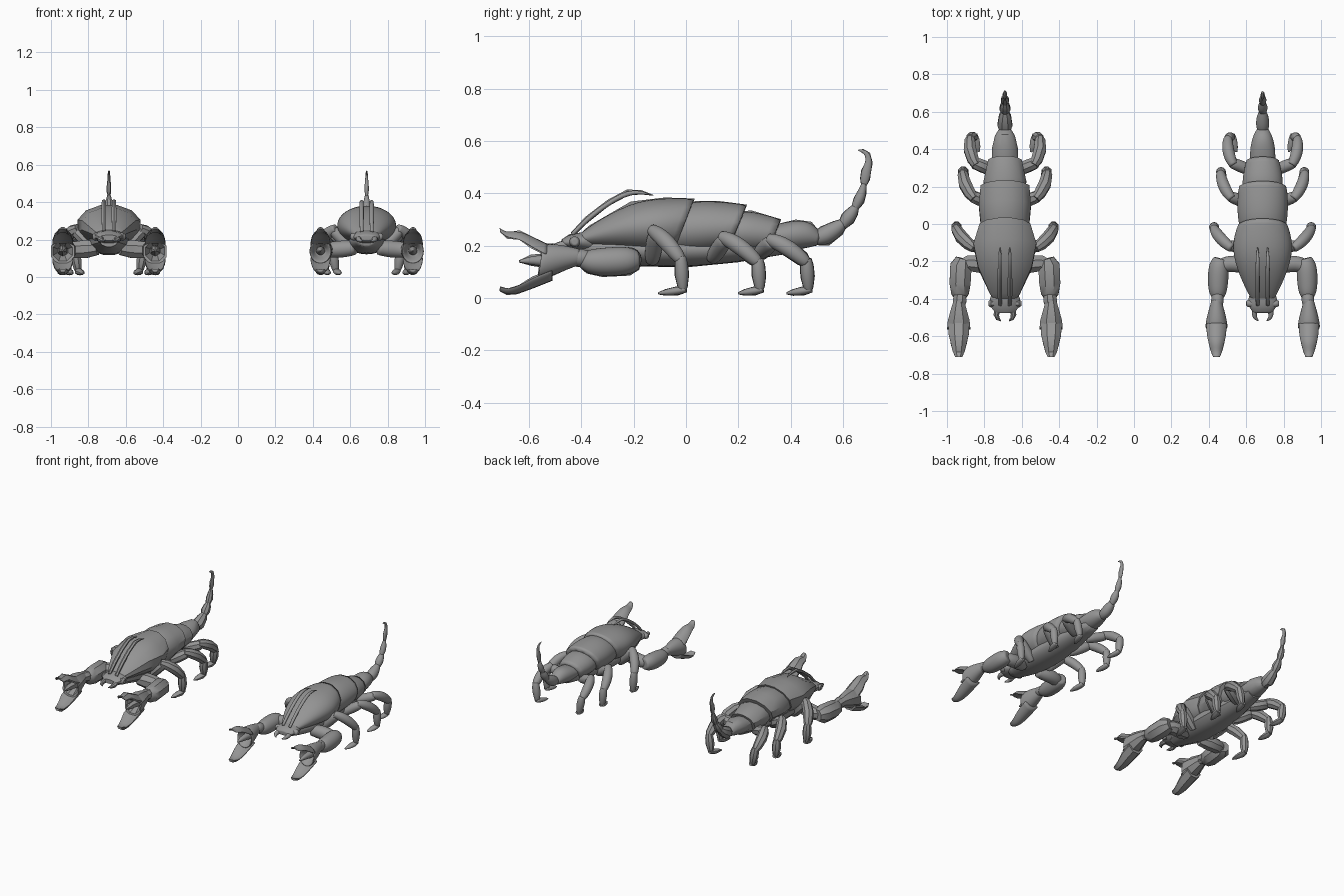
import bpy, bmesh, math
from mathutils import Vector as V

# Two copies of an armoured scorpion: a low-poly one (left) and a subdivided one (right)
STATE = {"x": 0.0, "smooth": False, "tag": ""}
GREY = bpy.data.materials.new("dark_grey")
GREY.diffuse_color = (0.3, 0.3, 0.3, 1)


def loft(name, rings, sides=8, mirror=False, droop=0.0):
    """Skin a closed tube through rings of (centre, u axis, v axis)."""
    for s in ((1, -1) if mirror else (1,)):
        bm = bmesh.new()
        crease = bm.edges.layers.float.new("crease_edge")
        loops = []
        for c, u, v in rings:
            loop = []
            for i in range(sides):
                a = 2 * math.pi * (i + 0.5) / sides
                p = c + u * math.cos(a) + v * math.sin(a)
                p.z -= droop * u.length * math.cos(a) ** 2
                loop.append(bm.verts.new((p.x * s, p.y, p.z)))
            loops.append(loop)
        for a, b in zip(loops, loops[1:]):
            for i in range(sides):
                j = (i + 1) % sides
                bm.faces.new((a[i], a[j], b[j], b[i]))
        for cap in (loops[0], loops[-1]):
            f = bm.faces.new(cap)
            for e in f.edges:
                e[crease] = 0.75
        bmesh.ops.recalc_face_normals(bm, faces=bm.faces)
        for f in bm.faces:
            f.smooth = True
        for e in bm.edges:
            e.smooth = STATE["smooth"] or e.calc_face_angle(0) < math.radians(37)
        side = ("_right" if s > 0 else "_left") if mirror else ""
        me = bpy.data.meshes.new(name)
        bm.to_mesh(me)
        bm.free()
        me.materials.append(GREY)
        ob = bpy.data.objects.new(STATE["tag"] + "_" + name + side, me)
        ob.location.x = STATE["x"]
        bpy.context.collection.objects.link(ob)
        if STATE["smooth"]:
            m = ob.modifiers.new("smooth", "SUBSURF")
            m.levels = m.render_levels = 2


def plate(name, prof, x=0.0, sides=12, mirror=False, droop=0.0):
    """Rings from side-view rows: top y, top z, bottom y, bottom z, half width."""
    rings = []
    for ty, tz, by, bz, w in prof:
        t, b = V((x, ty, tz)), V((x, by, bz))
        rings.append(((t + b) / 2, V((w, 0, 0)), (t - b) / 2))
    loft(name, rings, sides, mirror, droop)


def tube(name, pts, sides=8, mirror=True, flat=1.0):
    """Rings along a path of (x, y, z, radius) with a carried frame."""
    ps = [V(p[:3]) for p in pts]
    rings, u, prev = [], None, None
    for i, p in enumerate(ps):
        t = (ps[min(i + 1, len(ps) - 1)] - ps[max(i - 1, 0)]).normalized()
        if u is None:
            ref = V((1, 0, 0)) if abs(t.x) < 0.8 else V((0, 1, 0))
            u = (ref - t * ref.dot(t)).normalized()
        else:
            u = prev.rotation_difference(t) @ u
        prev = t
        rings.append((p, u * pts[i][3], t.cross(u) * pts[i][3] * flat))
    loft(name, rings, sides, mirror)


def bead(name, a, b, r0, r1, r2, bow=(0, 0, 0)):
    """Limb segment swelling in the middle, optionally bowed outwards."""
    a, b = V(a), V(b)
    steps = ((0, r0 * 0.75), (0.2, r0), (0.55, r1), (0.9, r2), (1, r2 * 0.75))
    tube(name, [(*(a.lerp(b, f) + V(bow) * 4 * f * (1 - f)), r) for f, r in steps])


def scorpion():
    # Overlapping back plates and belly
    plate("back_plate_1", [(-.42, .232, -.43, .205, .045), (-.37, .278, -.38, .195, .082),
                           (-.21, .372, -.26, .18, .148), (-.08, .388, -.14, .165, .174),
                           (.035, .384, -.05, .165, .14)])
    plate("back_plate_2", [(-.01, .36, -.08, .17, .12), (.04, .375, -.03, .16, .135),
                           (.13, .374, .06, .16, .144), (.235, .36, .16, .175, .135)])
    plate("back_plate_3", [(.19, .33, .13, .18, .105), (.25, .338, .2, .165, .118),
                           (.365, .303, .31, .17, .093)])
    plate("back_plate_4", [(.33, .28, .31, .19, .07), (.42, .302, .38, .175, .072),
                           (.48, .293, .46, .19, .055), (.515, .25, .50, .2, .032)])
    plate("belly", [(-.40, .23, -.40, .16, .05), (-.22, .25, -.22, .12, .11),
                    (0, .25, 0, .115, .11), (.2, .25, .2, .135, .09),
                    (.4, .25, .4, .17, .055)])
    # Head, eyes, mandibles and back horns
    plate("head", [(-.35, .26, -.35, .17, .06), (-.40, .252, -.40, .18, .084),
                   (-.445, .245, -.445, .185, .078), (-.475, .225, -.475, .195, .05)])
    tube("eye", [(.05, -.425, .215, .022), (.075, -.425, .215, .024), (.088, -.425, .215, .014)])
    tube("mandible", [(.04, -.455, .205, .018), (.046, -.485, .2, .016),
                      (.038, -.506, .195, .011), (.022, -.518, .19, .003)])
    plate("back_horn", [(-.44, .25, -.43, .235, .011), (-.385, .31, -.375, .288, .014),
                        (-.30, .375, -.295, .352, .014), (-.225, .415, -.22, .392, .013),
                        (-.17, .412, -.17, .396, .011), (-.125, .394, -.125, .391, .003)],
          x=.027, sides=6, mirror=True)
    # Pincer arms
    tube("upper_arm", [(.06, -.23, .155, .04), (.12, -.215, .15, .052),
                       (.19, -.21, .145, .047), (.24, -.235, .14, .042)])
    tube("forearm", [(.225, -.185, .145, .04), (.235, -.22, .143, .062),
                     (.24, -.32, .137, .061), (.24, -.375, .14, .05),
                     (.24, -.40, .145, .03)])
    tube("wrist", [(.24, -.37, .15, .032), (.242, -.41, .155, .04), (.244, -.44, .158, .03)])
    # Hollow claw: cupped palm with two curved shell fingers and a tooth
    kw = dict(x=.247, sides=8, mirror=True)
    plate("claw_palm", [(-.405, .19, -.405, .125, .028), (-.45, .203, -.455, .105, .044),
                        (-.51, .215, -.53, .07, .063), (-.55, .212, -.57, .06, .067),
                        (-.548, .195, -.565, .08, .055), (-.5, .165, -.5, .115, .03)], **kw)
    plate("claw_upper_finger", [(-.525, .212, -.54, .183, .06), (-.585, .24, -.598, .213, .058),
                                (-.635, .264, -.64, .24, .046), (-.685, .254, -.68, .238, .034),
                                (-.712, .27, -.708, .257, .02)], droop=.6, **kw)
    plate("claw_lower_finger", [(-.51, .09, -.51, .06, .06), (-.59, .062, -.58, .032, .058),
                                (-.635, .034, -.645, .01, .046), (-.68, .024, -.685, .008, .034),
                                (-.71, .04, -.712, .024, .02)], droop=-.6, **kw)
    tube("claw_tooth", [(.247, -.5, .14, .03), (.247, -.59, .145, .022), (.247, -.638, .14, .004)],
         sides=6)
    # Three pairs of legs: hip, knee, ankle, toe
    legs = {
        "front": ((.07, -.13, .14), (.18, -.115, .25), (.262, -.02, .145), (.257, -.012, .03), (.235, -.105, .018)),
        "middle": ((.06, .1, .15), (.18, .15, .225), (.225, .275, .135), (.22, .282, .03), (.2, .2, .018)),
        "back": ((.05, .28, .17), (.17, .33, .215), (.185, .46, .135), (.165, .468, .03), (.14, .385, .018)),
    }
    for n, (hip, knee, shin, ankle, toe) in legs.items():
        bead(n + "_leg_hip", hip, knee, .034, .036, .034)
        bead(n + "_leg_thigh", V(knee) + V((-.015, -.015, .01)), shin, .033, .036, .03, (.015, 0, .014))
        bead(n + "_leg_shin", V(shin) + V((0, 0, .015)), ankle, .028, .03, .021)
        h, t = V(ankle), V(toe)
        tube(n + "_foot", [(*(h + V((0, .012, .004))), .018), (*h.lerp(t, .25), .025),
                           (*h.lerp(t, .7), .018), (*t, .006)], flat=.75)
    # Tail beads and stinger
    tails = [[(.49, .225, .026), (.53, .237, .043), (.58, .268, .034), (.605, .29, .018)],
             [(.593, .272, .018), (.617, .303, .031), (.637, .33, .025), (.65, .352, .014)],
             [(.642, .338, .014), (.66, .372, .024), (.673, .405, .019), (.68, .437, .01)],
             [(.678, .425, .006), (.684, .455, .013), (.688, .485, .013), (.7, .518, .009),
              (.694, .55, .007), (.676, .562, .005), (.658, .566, .0015)]]
    for i, t in enumerate(tails):
        tube("stinger" if i == 3 else f"tail_segment_{i + 1}",
             [(0, *p) for p in t], mirror=False, flat=1.6 if i == 3 else 1)


for STATE["tag"], STATE["x"], STATE["smooth"] in (("faceted", -.69, False), ("smooth", .688, True)):
    scorpion()
